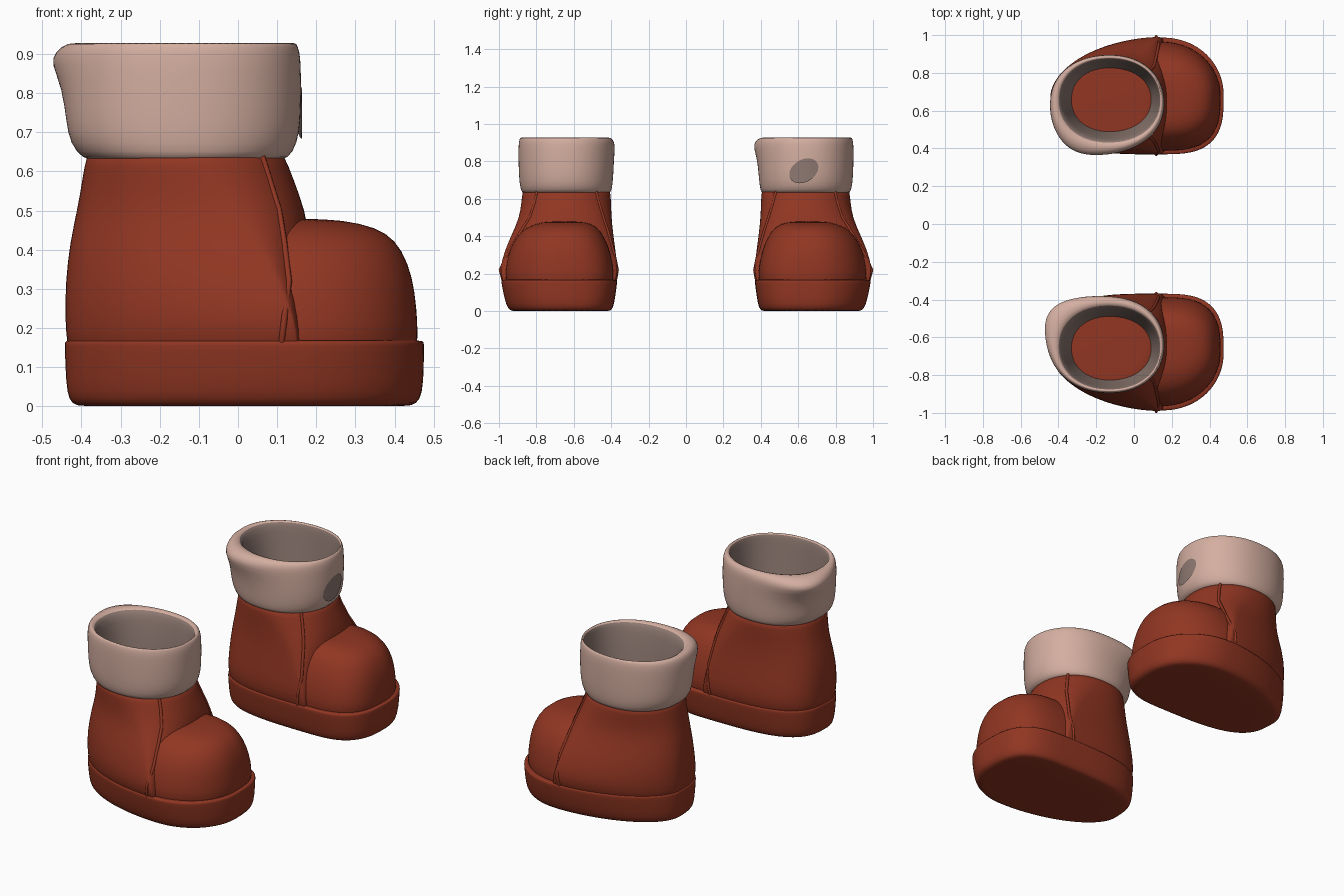
import bpy, bmesh, math

old = bpy.data.objects.get("Cube")
if old:
    bpy.data.objects.remove(old, do_unlink=True)

SIDES = 48


def material(name, rgb):
    m = bpy.data.materials.new(name)
    m.diffuse_color = (*rgb, 1)
    m.use_nodes = True
    bsdf = m.node_tree.nodes["Principled BSDF"]
    bsdf.inputs["Base Color"].default_value = (*rgb, 1)
    bsdf.inputs["Roughness"].default_value = 0.8
    return m


RED = material("brick red leather", (0.285, 0.037, 0.016))
PINK = material("pale pink wool", (0.66, 0.425, 0.355))
LINING = material("grey pink lining", (0.27, 0.19, 0.165))


# The inner side is squarer near the ground; the outer heel is more pointed
def squareness(z, inner, front):
    low = min(1, max(0, (0.64 - z) / 0.42))
    if inner:
        return 2.15 + (0.85 if front else 1.15) * low
    return 2.15 - (0.08 if front else 0.3) * low


def curve_fall(u, p):
    return max(0, 1 - min(1, abs(u)) ** p) ** (1 / p)


# A section is: x back, x front, x of widest point, y inner, y outer, z
def ring(section, lip=0, lip_angle=0):
    x0, x1, xc, y0, y1, z = section
    yc = (y0 + y1) / 2
    pts = []
    for i in range(SIDES):
        t = math.tau * i / SIDES
        c, s = math.cos(t), math.sin(t)
        p = squareness(z, s < 0, c > 0)
        sx = math.copysign(abs(c) ** (2 / p), c)
        sy = math.copysign(abs(s) ** (2 / p), s)
        w = lip * math.exp(-((t - lip_angle) / 0.7) ** 2)
        x = xc + sx * ((x1 - xc) if c > 0 else (xc - x0))
        y = yc + sy * (y1 - y0) / 2
        pts.append((x + w * math.cos(lip_angle), y + w * math.sin(lip_angle), z))
    return pts


def finish(ob, mats, subdivide=True, mirrored=True):
    bpy.context.scene.collection.objects.link(ob)
    for m in mats:
        ob.data.materials.append(m)
    if mirrored:
        mod = ob.modifiers.new("other boot", "MIRROR")
        mod.use_axis = (False, True, False)
        mod.use_mirror_merge = False
    if subdivide:
        mod = ob.modifiers.new("smooth", "SUBSURF")
        mod.levels = mod.render_levels = 1
    return ob


def skin(bm, rings):
    rows = [[bm.verts.new(p) for p in r] for r in rings]
    for a, b in zip(rows, rows[1:]):
        n = len(a)
        for i in range(n):
            j = (i + 1) % n
            bm.faces.new((a[i], a[j], b[j], b[i]))
    return rows


def to_object(name, bm):
    for f in bm.faces:
        f.smooth = True
    me = bpy.data.meshes.new(name)
    bm.to_mesh(me)
    bm.free()
    return bpy.data.objects.new(name, me)


def loft(name, sections):
    bm = bmesh.new()
    rows = skin(bm, [ring(s) for s in sections])
    bm.faces.new(rows[0][::-1])
    bm.faces.new(rows[-1])
    return finish(to_object(name, bm), [RED])


# Thick sole with a rounded lower edge and a crisp upper lip
loft("soles", [
    (-0.38, 0.41, 0.15, 0.43, 0.91, 0.0),
    (-0.415, 0.445, 0.15, 0.405, 0.935, 0.0),
    (-0.434, 0.467, 0.15, 0.39, 0.954, 0.015),
    (-0.441, 0.475, 0.15, 0.38, 0.97, 0.06),
    (-0.444, 0.476, 0.15, 0.368, 0.988, 0.15),
    (-0.444, 0.476, 0.15, 0.368, 0.988, 0.164),
    (-0.440, 0.471, 0.15, 0.372, 0.984, 0.168),
    (-0.38, 0.41, 0.15, 0.43, 0.92, 0.168)])

# Heel and ankle panel, capped to form the floor inside the cuff
LEG = [
    (-0.425, 0.17, 0.15, 0.396, 0.955, 0.08),
    (-0.439, 0.17, 0.15, 0.373, 0.983, 0.168),
    (-0.443, 0.17, 0.14, 0.364, 0.997, 0.22),
    (-0.442, 0.175, 0.10, 0.376, 0.972, 0.32),
    (-0.43, 0.185, 0.04, 0.39, 0.927, 0.42),
    (-0.412, 0.172, -0.02, 0.398, 0.892, 0.50),
    (-0.398, 0.142, -0.09, 0.401, 0.88, 0.58),
    (-0.388, 0.118, -0.13, 0.403, 0.875, 0.645)]
loft("ankle_panels", LEG + [(-0.37, 0.10, -0.13, 0.42, 0.86, 0.65)])

# Rounded toe cap
loft("toe_caps", [
    (-0.12, 0.455, 0.14, 0.396, 0.955, 0.08),
    (-0.12, 0.461, 0.14, 0.384, 0.969, 0.18),
    (-0.12, 0.457, 0.14, 0.39, 0.96, 0.25),
    (-0.12, 0.447, 0.14, 0.408, 0.943, 0.33),
    (-0.12, 0.42, 0.14, 0.438, 0.905, 0.40),
    (-0.12, 0.382, 0.14, 0.47, 0.86, 0.443),
    (-0.11, 0.315, 0.14, 0.51, 0.80, 0.468),
    (-0.08, 0.22, 0.12, 0.565, 0.74, 0.48)])

# Raised seams down both sides, where the ankle panel meets the toe
SEAM_X = (0.11, 0.112, 0.118, 0.13, 0.118, 0.105, 0.08, 0.06)
for name, side in (("outer_seams", 1), ("inner_seams", -1)):
    cu = bpy.data.curves.new(name, "CURVE")
    cu.dimensions = "3D"
    cu.bevel_depth = 0.008
    cu.bevel_resolution = 2
    cu.use_fill_caps = True
    sp = cu.splines.new("POLY")
    sp.points.add(len(LEG) - 1)
    for pt, (x0, x1, xc, y0, y1, z), x in zip(sp.points, LEG, SEAM_X):
        u = (x - xc) / ((x1 - xc) if x > xc else (xc - x0))
        fall = curve_fall(u, squareness(z, side < 0, x > xc))
        pt.co = (x, (y0 + y1) / 2 + side * ((y1 - y0) / 2 * fall - 0.003), z, 1)
    finish(bpy.data.objects.new(name, cu), [RED], subdivide=False)

# Wool cuffs: outside wall, rim folded out to a lip at the inner heel, lining
CUFF = [
    (-0.37, 0.10, -0.13, 0.42, 0.86, 0.632),
    (-0.395, 0.128, -0.13, 0.402, 0.878, 0.63),
    (-0.43, 0.152, -0.13, 0.393, 0.889, 0.67),
    (-0.44, 0.161, -0.13, 0.388, 0.894, 0.73),
    (-0.443, 0.162, -0.13, 0.386, 0.896, 0.81),
    (-0.444, 0.161, -0.13, 0.387, 0.896, 0.875),
    (-0.44, 0.158, -0.13, 0.39, 0.894, 0.905),
    (-0.43, 0.15, -0.13, 0.402, 0.888, 0.93),
    (-0.395, 0.138, -0.13, 0.435, 0.876, 0.928),
    (-0.378, 0.132, -0.13, 0.45, 0.866, 0.88),
    (-0.358, 0.115, -0.13, 0.472, 0.85, 0.78),
    (-0.33, 0.09, -0.13, 0.49, 0.825, 0.64)]
LIPS = (0, 0, 0, 0, 0.25, 1, 0.85, 0.3, 0, 0, 0, 0)
for name, side, angle, size in (("left_cuff", 1, 4.2, 0.045),
                                ("right_cuff", -1, 3.75, 0.07)):
    bm = bmesh.new()
    skin(bm, [[(x, side * y, z) for x, y, z in ring(s, size * lip, angle)]
              for s, lip in zip(CUFF, LIPS)])
    bm.faces.ensure_lookup_table()
    for f in bm.faces[8 * SIDES:]:
        f.material_index = 1
    if side < 0:
        bmesh.ops.reverse_faces(bm, faces=bm.faces)
    finish(to_object(name, bm), [PINK, LINING], mirrored=False)

# Worn patch on the front of one cuff, following its curve
x0, x1, xc, y0, y1, z = CUFF[4]
rings = []
for r in (1, 0.6, 0.2):
    rings.append([])
    for i in range(20):
        t = math.tau * i / 20
        dy = r * 0.078 * math.cos(t)
        dz = r * 0.064 * math.sin(t) + dy * 0.25
        u = (0.63 + dy - (y0 + y1) / 2) / ((y1 - y0) / 2)
        x = xc + (x1 - xc) * curve_fall(u, squareness(z, u < 0, True))
        rings[-1].append((x + 0.002, 0.63 + dy, 0.75 + dz))
bm = bmesh.new()
bm.faces.new(skin(bm, rings)[-1])
finish(to_object("cuff_patch", bm), [LINING], subdivide=False, mirrored=False)
